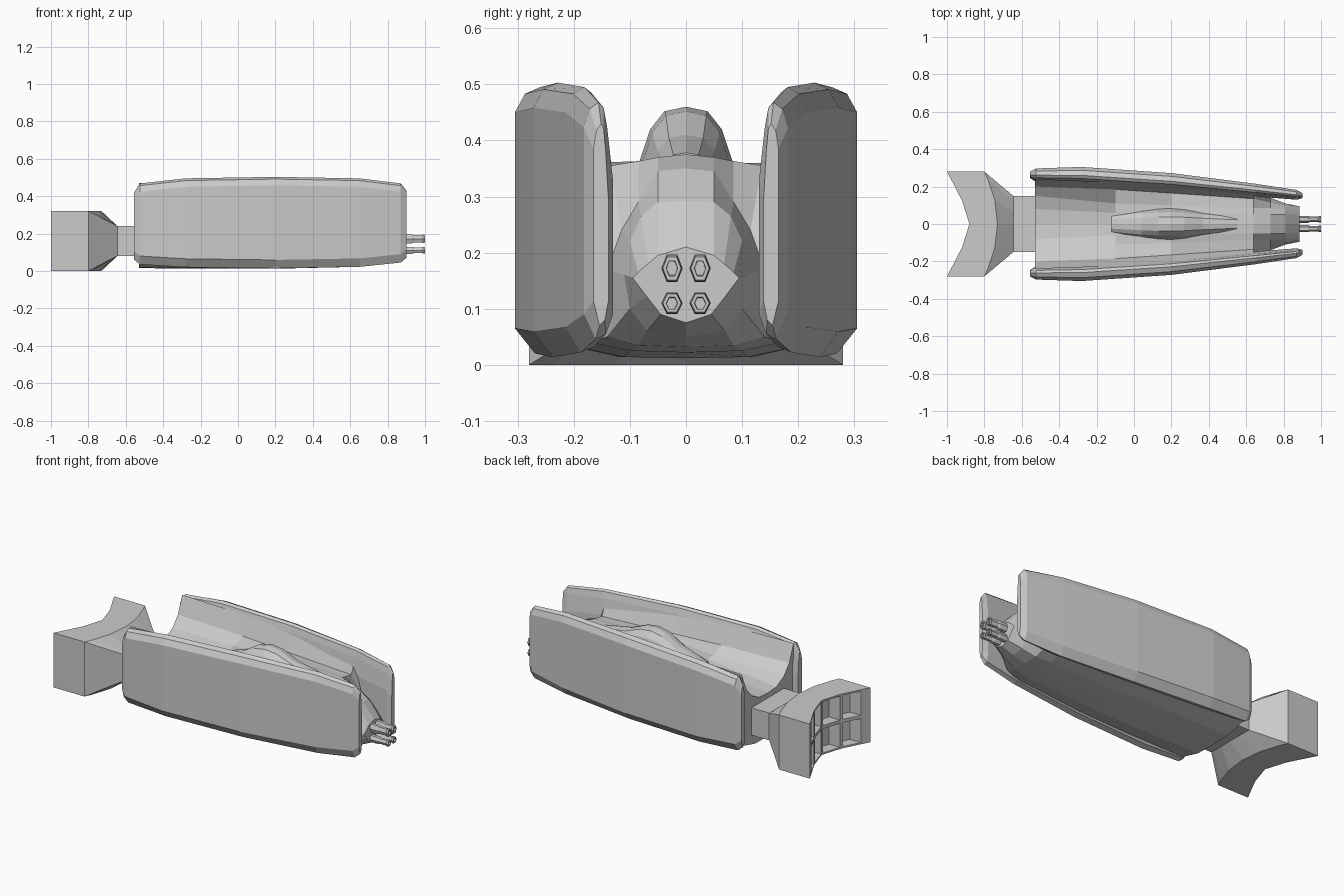
import bpy, bmesh, math

if "Cube" in bpy.data.objects:
    bpy.data.objects.remove(bpy.data.objects["Cube"])


def finish(name, bm):
    bmesh.ops.recalc_face_normals(bm, faces=bm.faces)
    me = bpy.data.meshes.new(name)
    bm.to_mesh(me)
    bm.free()
    ob = bpy.data.objects.new(name, me)
    bpy.context.collection.objects.link(ob)
    return ob


def loft(name, rings):
    """Skin equal-length closed rings and cap both ends."""
    bm = bmesh.new()
    rows = [[bm.verts.new(p) for p in r] for r in rings]
    n = len(rows[0])
    for a, b in zip(rows, rows[1:]):
        for i in range(n):
            j = (i + 1) % n
            bm.faces.new((a[i], a[j], b[j], b[i]))
    bm.faces.new(rows[0])
    bm.faces.new(rows[-1])
    return finish(name, bm)


def sym_ring(x, half):
    """Closed ring from a half profile running top centre to bottom centre."""
    return [(x, y, z) for y, z in half] + [(x, -y, z) for y, z in half[-2:0:-1]]


def mirror_y(ob):
    ob.modifiers.new("mirror", 'MIRROR').use_axis = (False, True, False)


# Side armour slabs: x, inner y, outer y, bottom z, top z
slab = [(-.555, .245, .28, .06, .42), (-.525, .225, .297, .035, .468),
        (-.28, .215, .305, .02, .495), (.2, .185, .272, .014, .503),
        (.65, .147, .215, .022, .495), (.87, .13, .182, .045, .468),
        (.9, .138, .165, .07, .43)]


def slab_ring(x, yi, yo, z0, z1):
    w = yo - yi
    return [(x, yo, z0 + .045), (x, yo, z1 - .045), (x, yo - w * .2, z1 - .012),
            (x, yo - w * .5, z1), (x, yi + w * .32, z1 - .01),
            (x, yi + w * .2, z1 - .045), (x, yi, z1 - .14), (x, yi, z0 + .045),
            (x, yi + w * .25, z0 + .01), (x, yo - w * .4, z0)]


mirror_y(loft("side_slab", [slab_ring(*s) for s in slab]))

# Central hull: half sections from top centre round to the keel
hull = {
    -.53: [(0, .27), (.08, .275), (.15, .31), (.2, .37), (.24, .47), (.24, .05), (.12, .018), (0, .015)],
    -.1: [(0, .325), (.06, .33), (.11, .335), (.185, .365), (.225, .47), (.23, .04), (.12, .014), (0, .012)],
    .2: [(0, .365), (.06, .365), (.1, .36), (.165, .36), (.205, .46), (.21, .035), (.11, .014), (0, .012)],
    .64: [(0, .375), (.05, .37), (.085, .363), (.135, .355), (.165, .42), (.17, .04), (.1, .025), (0, .022)],
    .73: [(0, .35), (.05, .345), (.085, .29), (.115, .24), (.14, .17), (.14, .05), (.085, .035), (0, .032)],
    .81: [(0, .292), (.05, .29), (.08, .265), (.1, .22), (.11, .16), (.1, .1), (.07, .06), (0, .05)],
    .885: [(0, .21), (.05, .195), (.068, .18), (.085, .165), (.095, .155), (.07, .122), (.045, .09), (0, .075)],
}
loft("central_hull", [sym_ring(x, h) for x, h in hull.items()])

# Canopy hump on the spine: x, half width, top z
hump = [(-.12, .055, .335), (.04, .075, .39), (.13, .082, .445), (.2, .085, .46),
        (.27, .08, .452), (.37, .068, .41), (.55, .05, .378)]
loft("canopy", [sym_ring(x, [(0, h), (w * .45, h - (h - .3) * .05),
                             (w * .75, h - (h - .3) * .25), (w, .3 + (h - .3) * .35),
                             (w, .28), (0, .28)]) for x, w, h in hump])


# Tail engine: neck, curved flare, concave rear with recessed cells
bm = bmesh.new()
us = [-1, -.85, -.45, 0, .45, .85, 1]
rear_x = {0: -.88, .45: -.92, .85: -.978, 1: -1.0}
grid = []
for u in us:
    c = -.80 + .07 * (1 - u * u)
    r = rear_x[abs(u)]
    col = [(-.5, .15 * u, .08), (-.5, .15 * u, .24), (-.645, .15 * u, .24), (c, .28 * u, .32),
           (r, .28 * u, .32), (r, .28 * u, .16), (r, .28 * u, 0),
           (c, .28 * u, 0), (-.645, .15 * u, .08)]
    grid.append([bm.verts.new(p) for p in col])
cells = []
for k, (a, b) in enumerate(zip(grid, grid[1:])):
    for i in range(9):
        j = (i + 1) % 9
        f = bm.faces.new((a[i], a[j], b[j], b[i]))
        if i in (4, 5) and 0 < k < 5:
            cells.append(f)
for g in (grid[0], grid[-1]):
    bm.faces.new((g[0], g[1], g[2], g[8]))
    bm.faces.new((g[2], g[3], g[7], g[8]))
    bm.faces.new(g[3:8])
bmesh.ops.recalc_face_normals(bm, faces=bm.faces)
bmesh.ops.inset_individual(bm, faces=cells, thickness=.014)
for f in cells:
    new = bmesh.ops.extrude_discrete_faces(bm, faces=[f])["faces"]
    bmesh.ops.translate(bm, verts=new[0].verts, vec=(.07, 0, 0))
finish("tail_engine", bm)


# Four hexagonal gun barrels with hollow muzzles
def hex_ring(x, z, ry, rz):
    return [(x, .025 + ry * math.sin(i * math.pi / 3 + math.pi / 6),
             z + rz * math.cos(i * math.pi / 3 + math.pi / 6)) for i in range(6)]


for label, z, rz in (("upper", .172, .028), ("lower", .11, .022)):
    steps = [(.84, 1), (.93, 1), (.94, .8), (.985, .8), (.99, .95), (1, .85), (1, .55), (.96, .5)]
    mirror_y(loft(label + "_gun", [hex_ring(x, z, .019 * s, rz * s) for x, s in steps]))
